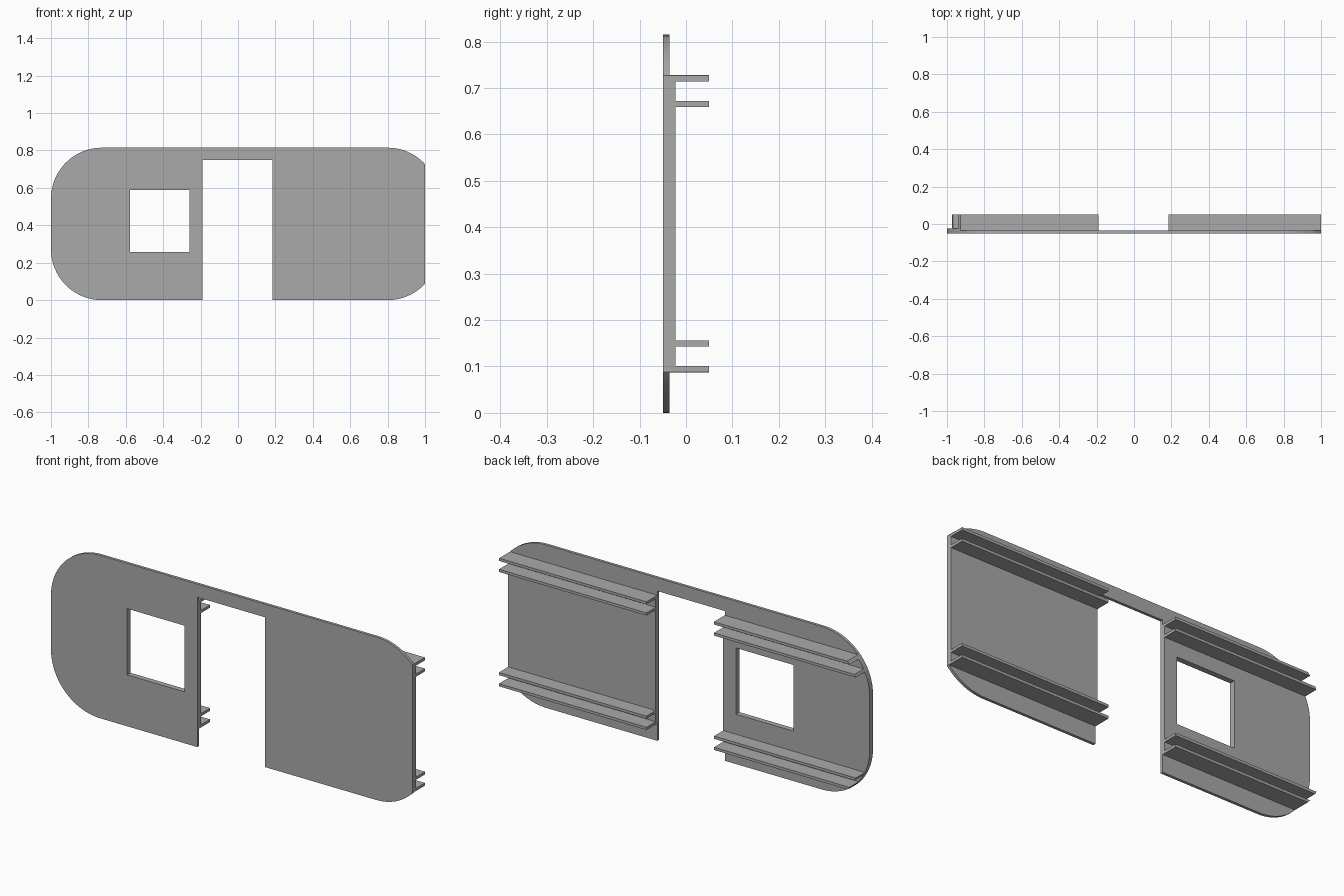
import bpy, bmesh, math

old = bpy.data.objects.get("Cube")
if old:
    bpy.data.objects.remove(old, do_unlink=True)

HEIGHT, RADIUS = 0.815, 0.272
RIGHT_CENTRE = 0.80                      # arc centre of the truncated end
FRONT, SHEET_BACK, PLATE_BACK, RAIL_BACK = -0.05, -0.036, -0.023, 0.05
DOOR_MIN, DOOR_MAX, DOOR_TOP = -0.19, 0.184, 0.749
BAND_LOW, BAND_HIGH = 0.087, 0.728
RAIL_THICK = 0.0135

grey = bpy.data.materials.new("plain grey")
grey.use_nodes = True
colour = (0.4, 0.4, 0.4, 1)
grey.diffuse_color = colour
grey.node_tree.nodes["Principled BSDF"].inputs["Base Color"].default_value = colour


def reach(z):
    """Horizontal reach of the rounded corner at height z."""
    d = max(0, RADIUS - z, z - (HEIGHT - RADIUS))
    return math.sqrt(max(0, RADIUS ** 2 - d ** 2))


def left_edge(z):
    return RADIUS - 1 - reach(z)


def right_edge(z):
    return min(1, RIGHT_CENTRE + reach(z))


def heights(low, high):
    """Sample heights, evenly spaced around the corner arcs."""
    steps = 20
    arc = [RADIUS * (1 - math.cos(math.pi / 2 * i / steps)) for i in range(steps + 1)]
    # exact height where the right arc meets the straight end
    arc.append(RADIUS - math.sqrt(RADIUS ** 2 - (1 - RIGHT_CENTRE) ** 2))
    levels = set(arc) | {HEIGHT - z for z in arc}
    return [low] + sorted(z for z in levels if low + 1e-4 < z < high - 1e-4) + [high]


def prism(name, outline, y0, y1):
    """Extrude an x-z outline from y0 to y1."""
    bm = bmesh.new()
    face = bm.faces.new([bm.verts.new((x, y0, z)) for x, z in outline])
    ext = bmesh.ops.extrude_face_region(bm, geom=[face])
    moved = [v for v in ext["geom"] if isinstance(v, bmesh.types.BMVert)]
    bmesh.ops.translate(bm, verts=moved, vec=(0, y1 - y0, 0))
    bmesh.ops.dissolve_degenerate(bm, dist=1e-5, edges=bm.edges)
    bmesh.ops.recalc_face_normals(bm, faces=bm.faces)
    mesh = bpy.data.meshes.new(name)
    bm.to_mesh(mesh)
    bm.free()
    mesh.materials.append(grey)
    obj = bpy.data.objects.new(name, mesh)
    bpy.context.collection.objects.link(obj)
    return obj


def band(name, side, low, high, y0, y1):
    """Slab between the door and one rounded end, following the outline."""
    zs = heights(low, high)
    if side == "right":
        edge, door = left_edge, DOOR_MIN
    else:
        edge, door = right_edge, DOOR_MAX
    outline = [(edge(z), z) for z in zs] + [(door, high), (door, low)]
    return prism(name, outline, y0, y1)


# Thin front sheet with the door notch
zs = heights(0, HEIGHT)
outline = [(right_edge(z), z) for z in zs]
outline += [(left_edge(z), z) for z in reversed(zs)]
outline += [(DOOR_MIN, 0), (DOOR_MIN, DOOR_TOP), (DOOR_MAX, DOOR_TOP), (DOOR_MAX, 0)]
sheet = prism("front_sheet", outline, FRONT, SHEET_BACK)

# Backing plates and the four rails on each side
plates = {}
for side in ("left", "right"):
    plates[side] = band(side + "_backing_plate", side, BAND_LOW, BAND_HIGH,
                        SHEET_BACK, PLATE_BACK)
    for label, low in (("bottom", 0.087), ("lower", 0.143),
                       ("upper", 0.659), ("top", 0.7145)):
        band(f"{side}_{label}_rail", side, low, low + RAIL_THICK,
             PLATE_BACK, RAIL_BACK)

# Window opening through the sheet and its backing
cutter = prism("window_cutter",
               [(-0.578, 0.257), (-0.26, 0.257), (-0.26, 0.588), (-0.578, 0.588)],
               -0.2, 0.2)
cutter.hide_render = True
for obj in (sheet, plates["right"]):
    mod = obj.modifiers.new("window", "BOOLEAN")
    mod.operation, mod.solver, mod.object = "DIFFERENCE", "EXACT", cutter
    bpy.context.view_layer.objects.active = obj
    bpy.ops.object.modifier_apply(modifier=mod.name)
bpy.data.objects.remove(cutter, do_unlink=True)

# Smooth the rounded rims, keep the corners crisp
bpy.ops.object.select_all(action="DESELECT")
for obj in [sheet, *plates.values()]:
    obj.select_set(True)
bpy.context.view_layer.objects.active = sheet
bpy.ops.object.shade_smooth_by_angle(angle=math.radians(30))
